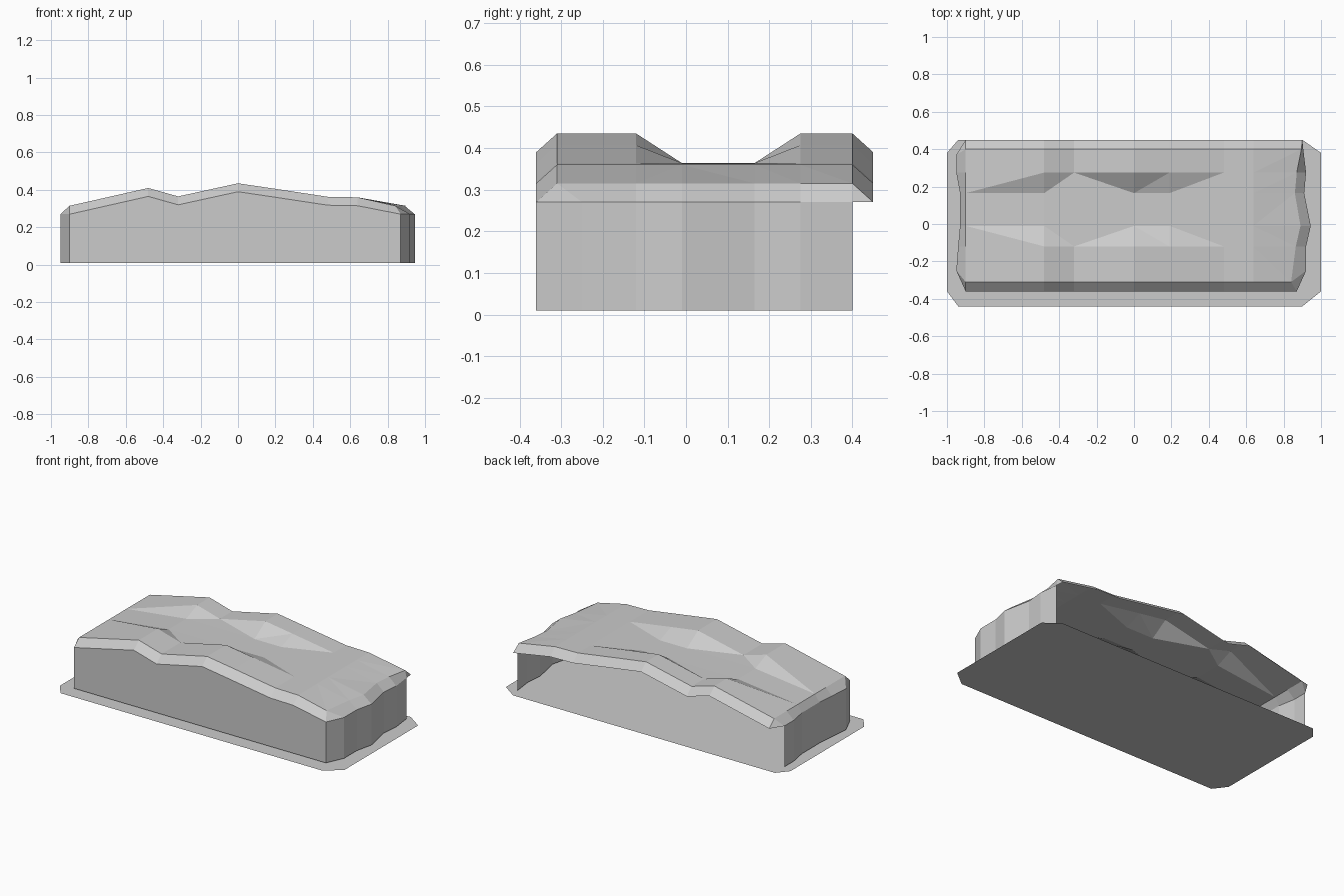
import bpy

if "Cube" in bpy.data.objects:
    bpy.data.objects.remove(bpy.data.objects["Cube"], do_unlink=True)

stone = bpy.data.materials.new("stone_grey")
stone.use_nodes = True
GREY = (0.6, 0.6, 0.6, 1)
stone.diffuse_color = GREY
stone.node_tree.nodes["Principled BSDF"].inputs["Base Color"].default_value = GREY


def add_part(name, verts, faces):
    mesh = bpy.data.meshes.new(name)
    mesh.from_pydata(verts, [], faces)
    mesh.materials.append(stone)
    mesh.validate()
    obj = bpy.data.objects.new(name, mesh)
    bpy.context.collection.objects.link(obj)
    return obj


# Stations along the length, with ridge and valley heights
xs = [-0.9, -0.48, -0.32, 0, 0.19, 0.48, 0.64, 0.86]
ridge = [0.315, 0.41, 0.365, 0.435, 0.407, 0.363, 0.36, 0.315]
valley = [min(z, 0.364) for z in ridge]
# Rows across the width and the uneven ends of each row
ys = [-0.31, -0.12, -0.01, 0.165, 0.275, 0.40]
right_in = [0.84, 0.865, 0.89, 0.86, 0.87, 0.895]
right_out = [0.92, 0.92, 0.945, 0.91, 0.92, 0.905]
left_out = [-0.95, -0.94, -0.93, -0.93, -0.95, -0.95]
DROP = 0.045
n, m = len(xs), len(ys)

# Top surface grid
verts = []
for j, y in enumerate(ys):
    heights = valley if j in (2, 3) else ridge
    for i in range(n):
        verts.append((right_in[j] if i == n - 1 else xs[i], y, heights[i]))

faces = []
for j in range(m - 1):
    for i in range(n - 1):
        a, b = j * n + i, j * n + i + 1
        c, d = b + n, a + n
        # Split the slopes so the creases run from valley to ridge
        rising = (j >= 2) != (i == 2)
        faces += [(a, b, c), (a, c, d)] if rising else [(a, b, d), (b, c, d)]


# Outer rim, dropped below the top edge
def rim(points):
    start = len(verts)
    verts.extend(points)
    return list(range(start, len(verts)))


front_x = xs[:-1] + [0.87]
back_x = xs[:-1] + [0.90]
side_y = [-0.25] + ys[1:-1]
front = rim([(x, -0.36, z - DROP) for x, z in zip(front_x, ridge)])
back = rim([(x, 0.45, z - DROP) for x, z in zip(back_x, ridge)])
left = rim([(x, y, 0.27) for x, y in zip(left_out, side_y + [0.37])])
right = rim([(x, y, 0.27) for x, y in zip(right_out, side_y + [0.40])])
last = (m - 1) * n

for i in range(n - 1):
    faces.append((front[i], front[i + 1], i + 1, i))
    faces.append((last + i, last + i + 1, back[i + 1], back[i]))
for j in range(m - 1):
    a, b = j * n, (j + 1) * n
    faces.append((left[j], a, b, left[j + 1]))
    faces.append((a + n - 1, right[j], right[j + 1], b + n - 1))
# Clipped rim corners
faces += [(front[0], 0, left[0]), (n - 1, front[-1], right[0]),
          (last, back[0], left[-1]), (last + n - 1, right[-1], back[-1])]
add_part("rock_top", verts, faces)

# Walls on the front and both ends; the back stays open
path = [verts[k] for k in left[::-1] + front + right]
count = len(path)
wall_verts = [(x, y, 0.01) for x, y, z in path] + path
add_part("rock_walls", wall_verts,
         [(k, k + 1, count + k + 1, count + k) for k in range(count - 1)])

# Flat ground sheet with clipped corners
outline = [(-0.94, -0.44), (0.90, -0.44), (1, -0.36), (1, 0.38),
           (0.90, 0.45), (-0.94, 0.45), (-1, 0.38), (-1, -0.36)]
add_part("base_sheet", [(x, y, 0) for x, y in outline], [tuple(range(len(outline)))])
